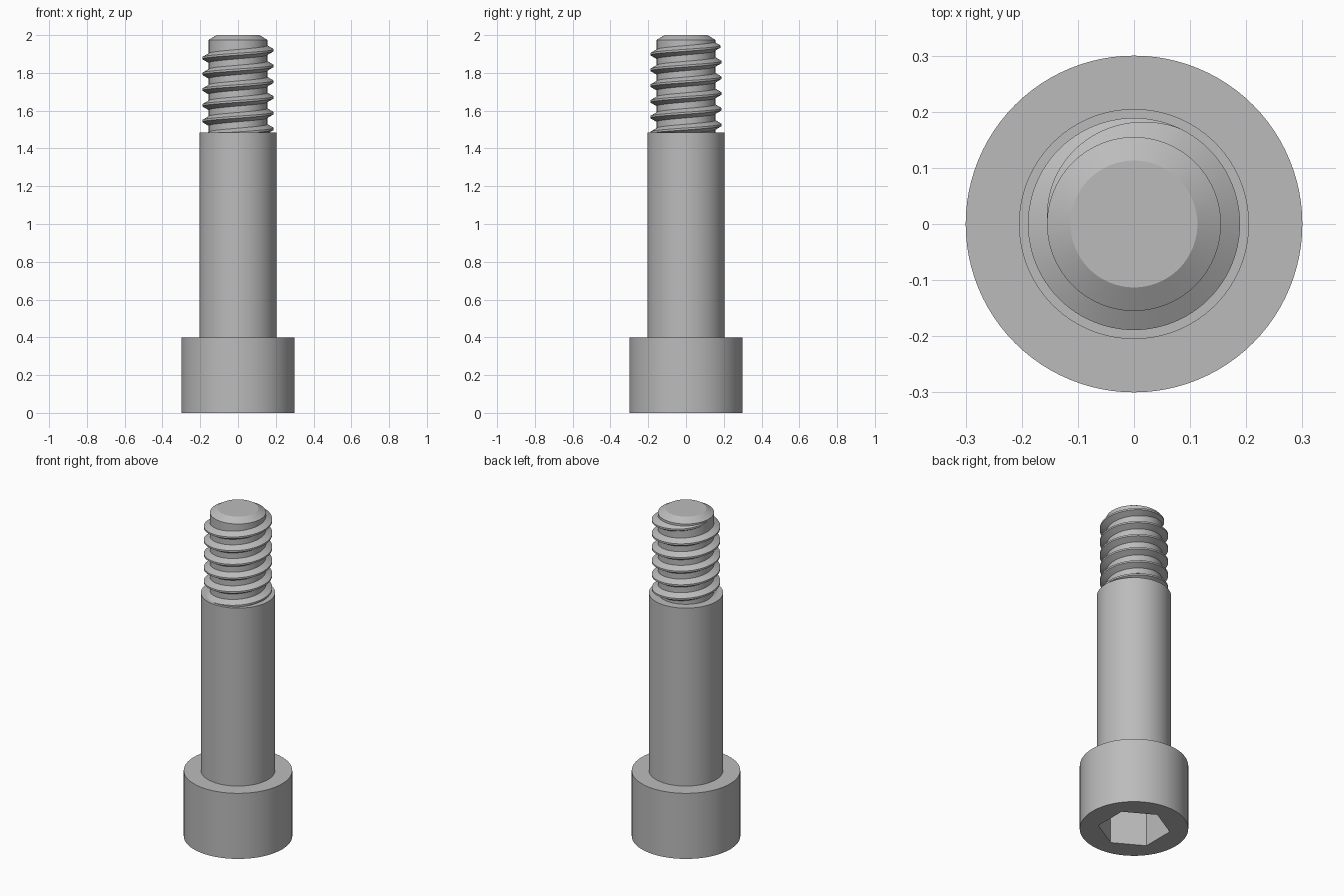
import bpy
import bmesh
from math import cos, sin, pi, radians, tau

SEGMENTS = 96
PITCH = 0.0833
CORE, CREST = 0.155, 0.19

if "Cube" in bpy.data.objects:
    bpy.data.objects.remove(bpy.data.objects["Cube"], do_unlink=True)

steel = bpy.data.materials.new("grey steel")
steel.use_nodes = True
steel.diffuse_color = (0.5, 0.5, 0.5, 1)
steel.node_tree.nodes["Principled BSDF"].inputs["Base Color"].default_value = steel.diffuse_color


def finish(name, bm):
    """Turn a bmesh into a smooth object with sharp edges kept."""
    mesh = bpy.data.meshes.new(name)
    bm.to_mesh(mesh)
    bm.free()
    mesh.materials.append(steel)
    obj = bpy.data.objects.new(name, mesh)
    bpy.context.collection.objects.link(obj)
    bpy.ops.object.select_all(action="DESELECT")
    obj.select_set(True)
    bpy.context.view_layer.objects.active = obj
    bpy.ops.object.shade_smooth_by_angle(angle=radians(25))
    return obj


def skin(bm, rows, closed):
    """Join neighbouring rows of vertices with quads."""
    for a, b in zip(rows, rows[1:]):
        n = len(a)
        for i in range(n if closed else n - 1):
            j = (i + 1) % n
            bm.faces.new((a[i], a[j], b[j], b[i]))


def turned(name, profile, cap_start=False, cap_end=False):
    """Stack rings; each radius is a number or a function of the angle."""
    bm = bmesh.new()
    rows = []
    for radius, z in profile:
        row = []
        for i in range(SEGMENTS):
            a = tau * i / SEGMENTS
            r = radius(a) if callable(radius) else radius
            row.append(bm.verts.new((r * cos(a), r * sin(a), z)))
        rows.append(row)
    skin(bm, rows, True)
    if cap_start:
        bm.faces.new(rows[0][::-1])
    if cap_end:
        bm.faces.new(rows[-1])
    return finish(name, bm)


def hexagon(a):
    """Radius of a hexagon with corners on the y axis."""
    flat = 0.2 * cos(pi / 6)
    return flat / cos((a + pi / 6) % (pi / 3) - pi / 6)


# Head with a hexagonal socket in its underside
turned("socket_head", [(hexagon, 0.25), (hexagon, 0), (0.3, 0), (0.3, 0.4), (0.2, 0.4)],
       cap_start=True)

# Plain shoulder
turned("shoulder", [(0.205, 0.4), (0.205, 1.485), (0.15, 1.485)])

# Core of the threaded end with its chamfered tip
turned("thread_core", [(CORE, 1.47), (CORE, 1.975), (0.113, 2.0)], cap_end=True)

# Right-handed thread ridge, fading into the core at the top
bm = bmesh.new()
rows = []
end = pi
start = end - 6.5 * tau
steps = round(6.5 * SEGMENTS)
for i in range(steps + 1):
    a = start + (end - start) * i / steps
    z = 1.92 + PITCH * a / tau
    if z < 1.45:
        continue
    fade = min(1, (end - a) / radians(115))
    height = (CREST - CORE) * fade
    half_crest = PITCH / 16
    half_root = half_crest + height * 0.577
    section = [(CORE - 0.001, -half_root), (CORE - 0.001 + height, -half_crest),
               (CORE - 0.001 + height, half_crest), (CORE - 0.001, half_root)]
    rows.append([bm.verts.new((r * cos(a), r * sin(a), z + dz)) for r, dz in section])
skin(bm, rows, False)
bmesh.ops.recalc_face_normals(bm, faces=bm.faces)
# Make the open ridge face away from the axis
middle = sorted(bm.faces, key=lambda f: -f.calc_center_median().xy.length)[0]
if middle.normal.xy.dot(middle.calc_center_median().xy) < 0:
    bmesh.ops.reverse_faces(bm, faces=bm.faces)
finish("thread_ridge", bm)
